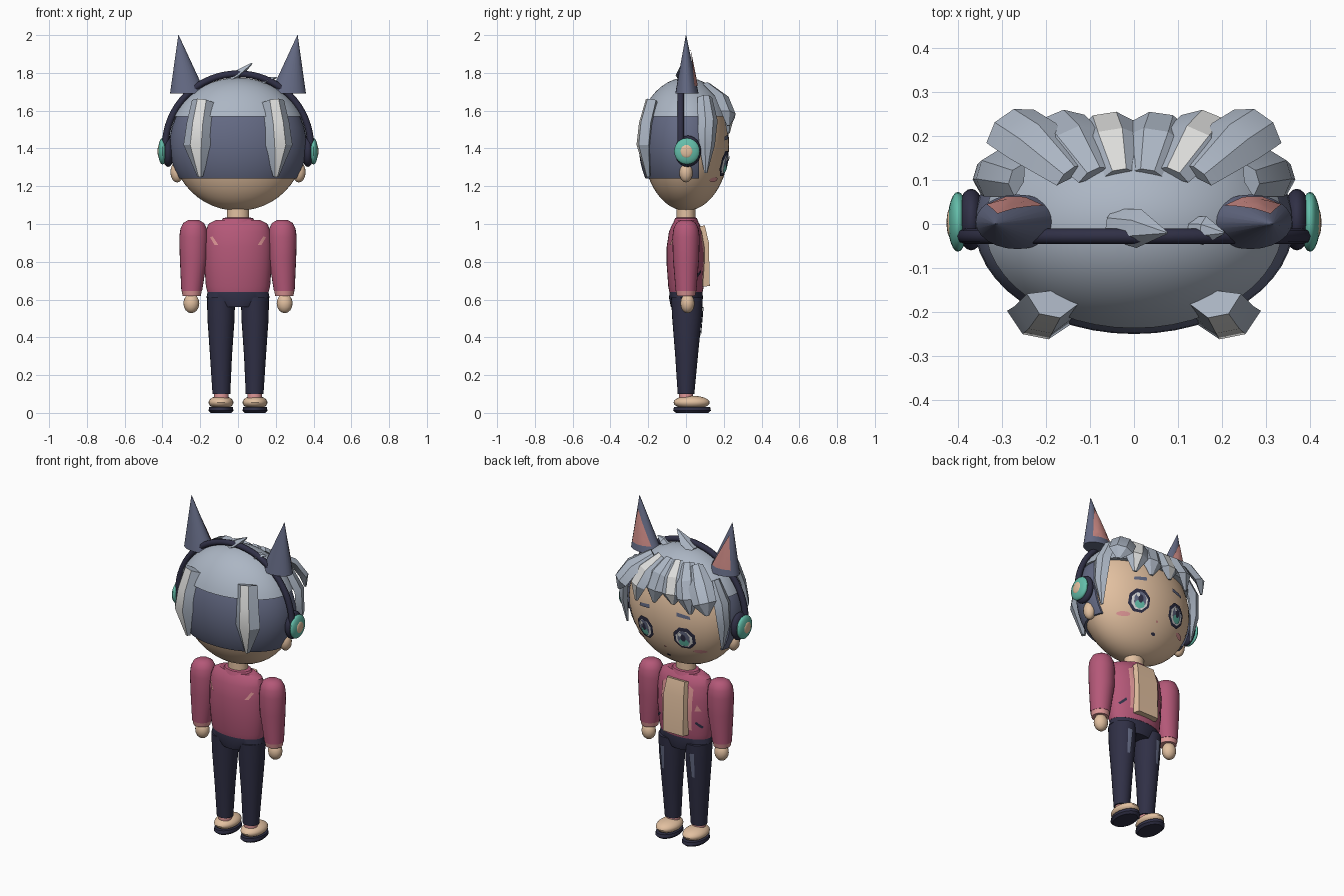
import bpy, bmesh, math
from mathutils import Vector

if "Cube" in bpy.data.objects:
    bpy.data.objects.remove(bpy.data.objects["Cube"])

def mat(name, r, g, b):
    m = bpy.data.materials.new(name)
    m.diffuse_color = [((c / 255 + 0.055) / 1.055) ** 2.4 for c in (r, g, b)] + [1]
    m.use_nodes = True
    m.node_tree.nodes["Principled BSDF"].inputs["Base Color"].default_value = m.diffuse_color
    return m

HAIR = mat("silver_hair", 172, 182, 196)
LIGHT = mat("pale_highlight", 222, 222, 220)
SLATE = mat("slate", 100, 106, 132)
NAVY = mat("navy", 48, 48, 70)
SKIN = mat("warm_skin", 226, 192, 160)
ROSE = mat("rose_cloth", 180, 88, 120)
PINK = mat("soft_pink", 222, 150, 150)
EARPINK = mat("ear_pink", 200, 135, 130)
TEAL = mat("teal", 100, 190, 170)
SIDES = (("left", -1), ("right", 1))

def finish(bm, name, *mats, recalc=True, angle=35):
    if recalc:
        bmesh.ops.recalc_face_normals(bm, faces=bm.faces)
    me = bpy.data.meshes.new(name)
    bm.to_mesh(me)
    bm.free()
    for m in mats:
        me.materials.append(m)
    ob = bpy.data.objects.new(name, me)
    bpy.context.collection.objects.link(ob)
    bpy.ops.object.select_all(action='DESELECT')
    ob.select_set(True)
    bpy.context.view_layer.objects.active = ob
    bpy.ops.object.shade_smooth_by_angle(angle=math.radians(angle))
    return ob

def ellipsoid(name, m, c, r, cuts=(), seg=32):
    """Ellipsoid; each cut (point, normal) removes the side the normal points to."""
    bm = bmesh.new()
    bmesh.ops.create_uvsphere(bm, u_segments=seg, v_segments=seg // 2, radius=1)
    for v in bm.verts:
        v.co = Vector(v.co[i] * r[i] + c[i] for i in range(3))
    for p, n in cuts:
        res = bmesh.ops.bisect_plane(bm, geom=bm.verts[:] + bm.edges[:] + bm.faces[:],
                                     plane_co=p, plane_no=n, clear_outer=True)
        edges = [e for e in res["geom_cut"] if isinstance(e, bmesh.types.BMEdge)]
        bmesh.ops.holes_fill(bm, edges=edges)
    return finish(bm, name, m)

def skin_rings(bm, rings):
    n, strips = len(rings[0]), []
    for a, b in zip(rings, rings[1:]):
        for i in range(n):
            j = (i + 1) % n
            strips.append((i, bm.faces.new((a[i], a[j], b[j], b[i]))))
    bm.faces.new(rings[0])
    bm.faces.new(rings[-1])
    return strips

def loft(name, m, rows, seg=24):
    """Elliptical sections (cx, cy, z, rx, ry) joined into a closed solid."""
    bm = bmesh.new()
    rings = [[bm.verts.new((cx + rx * math.cos(t), cy + ry * math.sin(t), z))
              for t in (2 * math.pi * i / seg for i in range(seg))]
             for cx, cy, z, rx, ry in rows]
    skin_rings(bm, rings)
    return finish(bm, name, m)

def lock(name, m, pts, widths, thick, out, flat=0.4, streak=False):
    """Faceted strand along pts, with an optional pale streak on its outer face."""
    bm = bmesh.new()
    pts, out, rings = [Vector(p) for p in pts], Vector(out).normalized(), []
    for k, p in enumerate(pts):
        t = (pts[min(k + 1, len(pts) - 1)] - pts[max(k - 1, 0)]).normalized()
        w = t.cross(out).normalized()
        n = w.cross(t).normalized()
        a, b = widths[k], thick * min(1, widths[k] / max(widths) + 0.1)
        rings.append([bm.verts.new(q) for q in (
            p - w * a, p - w * a * flat + n * b, p + w * a * flat + n * b,
            p + w * a, p - n * b * 0.5)])
    for i, f in skin_rings(bm, rings):
        f.material_index = 1 if streak and i == 1 else 0
    return finish(bm, name, m, LIGHT, angle=28)

def decal(name, m, outline, surf, lift=0.005, side=1):
    """Thin patch with an (x, z) outline laid on the surface y = side * surf(x, z)."""
    bm = bmesh.new()
    edge = []
    for (x0, z0), (x1, z1) in zip(outline, outline[1:] + outline[:1]):
        edge += [(x0 + (x1 - x0) * k / 3, z0 + (z1 - z0) * k / 3) for k in range(3)]
    cx = sum(p[0] for p in edge) / len(edge)
    cz = sum(p[1] for p in edge) / len(edge)
    def put(x, z):
        return bm.verts.new((x, side * (surf(x, z) + lift), z))
    mid = put(cx, cz)
    inner = [put((x + cx) / 2, (z + cz) / 2) for x, z in edge]
    outer = [put(x, z) for x, z in edge]
    for i in range(len(edge)):
        j = (i + 1) % len(edge)
        bm.faces.new((mid, inner[i], inner[j]))
        bm.faces.new((inner[i], outer[i], outer[j], inner[j]))
    bm.normal_update()
    if sum(f.normal.y for f in bm.faces) * side < 0:
        bmesh.ops.reverse_faces(bm, faces=bm.faces[:])
    return finish(bm, name, m, recalc=False)

def oval(cx, cz, rx, rz, n=10):
    return [(cx + rx * math.cos(2 * math.pi * (i + .5) / n),
             cz + rz * math.sin(2 * math.pi * (i + .5) / n)) for i in range(n)]

def bulge(cx, cz, rx, ry, rz):
    return lambda x, z: ry * math.sqrt(max(.01, 1 - ((x - cx) / rx) ** 2 - ((z - cz) / rz) ** 2))

# Head, undercut and hair cap
ellipsoid("head", SKIN, (0, 0, 1.42), (.352, .228, .35), seg=48)
ellipsoid("undercut_hair", SLATE, (0, 0, 1.42), (.363, .25, .352),
          [((0, 0, 1.24), (0, 0, -1)), ((0, 0, 1.575), (0, 0, 1)), ((0, .07, 0), (0, 1, 0))], 48)
ellipsoid("hair_cap", HAIR, (0, 0, 1.42), (.375, .262, .355), [((0, 0, 1.57), (0, 0, -1))], 48)

# Fringe fanning over the forehead
for i, (x, z, pale) in enumerate([(-.29, 1.51, 0), (-.18, 1.49, 0), (-.065, 1.52, 1),
                                  (.06, 1.50, 0), (.175, 1.48, 1), (.29, 1.52, 0)]):
    lock(f"fringe_lock_{i + 1}", HAIR,
         [(x * .5, .11, 1.73), (x * .8, .19, 1.66), (x * .97, .222, 1.58), (x * 1.03, .222, z)],
         [.04, .07, .068, .012], .03, (x, .5, .2), streak=bool(pale))

for side, s in SIDES:
    # Back and temple strands
    lock(f"{side}_back_lock", HAIR, [(s * .185, -.17, 1.65), (s * .205, -.2, 1.53),
         (s * .215, -.212, 1.42), (s * .20, -.195, 1.25)],
         [.06, .068, .075, .015], .045, (s * .2, -1, 0), streak=True)
    lock(f"{side}_temple_lock", HAIR, [(s * .26, .1, 1.67), (s * .325, .115, 1.55),
         (s * .335, .11, 1.42), (s * .32, .105, 1.27)],
         [.04, .055, .045, .008], .03, (s, .3, 0))
    # Animal ears
    loft(f"{side}_pointed_ear", SLATE, [(s * .265, .005, 1.69, .095, .062),
                                        (s * .315, 0, 2, .001, .001)])
    def cone(x, z):
        f = (z - 1.69) / .31
        u = (x - s * (.265 + .05 * f)) / (.095 * (1 - f))
        return .005 + .062 * (1 - f) * math.sqrt(max(.02, 1 - u * u))
    decal(f"{side}_inner_ear", EARPINK, [(s * .205, 1.73), (s * .335, 1.73), (s * .31, 1.93)], cone)
    # Human ears and headphone cups
    ellipsoid(f"{side}_ear", SKIN, (s * .322, 0, 1.275), (.036, .036, .055), seg=16)
    ellipsoid(f"{side}_cup_pad", NAVY, (s * .37, .01, 1.385), (.033, .07, .083), seg=24)
    ellipsoid(f"{side}_cup_shell", TEAL, (s * .4, .005, 1.385), (.023, .068, .07), seg=24)
    ellipsoid(f"{side}_cup_button", SKIN, (s * .417, .003, 1.385), (.009, .034, .036), seg=16)

# Crown tufts
lock("crown_tuft", HAIR, [(-.05, 0, 1.755), (.01, -.01, 1.79), (.075, -.02, 1.85)],
     [.035, .045, .003], .03, (-.5, 0, 1))
lock("small_tuft", HAIR, [(.12, -.01, 1.73), (.16, -.015, 1.76), (.205, -.02, 1.775)],
     [.025, .033, .003], .02, (0, 0, 1))

# Headband
cu = bpy.data.curves.new("headband", 'CURVE')
cu.dimensions, cu.bevel_depth, cu.bevel_resolution = '3D', .018, 2
sp = cu.splines.new('POLY')
sp.points.add(32)
for i, p in enumerate(sp.points):
    a = math.pi * i / 32
    p.co = (.385 * math.cos(a), -.028, 1.41 + .385 * math.sin(a), 1)
cu.materials.append(NAVY)
band = bpy.data.objects.new("headband", cu)
bpy.context.collection.objects.link(band)
bpy.ops.object.select_all(action='DESELECT')
band.select_set(True)
bpy.context.view_layer.objects.active = band
bpy.ops.object.convert(target='MESH')

# Face
face = bulge(0, 1.42, .352, .228, .35)
for side, s in SIDES:
    x, z = s * .132, 1.32
    decal(f"{side}_eye_rim", NAVY, oval(x, z, .066, .072, 8), face, .006)
    decal(f"{side}_eye_white", LIGHT, oval(x, z - .004, .05, .053, 8), face, .009)
    decal(f"{side}_iris", SLATE, oval(x, z, .036, .05), face, .012)
    decal(f"{side}_iris_glow", TEAL, oval(x, z - .025, .029, .024), face, .014)
    decal(f"{side}_pupil", NAVY, oval(x, z + .006, .015, .024), face, .016)
    decal(f"{side}_eye_glint", LIGHT, oval(x + .018, z + .026, .011, .013, 6), face, .017)
    decal(f"{side}_brow", SLATE, [(x - s * .04, 1.452), (x + s * .04, 1.442),
                                  (x + s * .035, 1.462), (x - s * .04, 1.475)], face)
    decal(f"{side}_blush", PINK, oval(s * .2, 1.235, .035, .013), face)
decal("nose", EARPINK, oval(0, 1.235, .008, .007, 6), face)
decal("mouth", NAVY, oval(0, 1.17, .016, .008, 6), face)

# Neck and jacket
loft("neck", SKIN, [(0, 0, .99, .06, .05), (0, 0, 1.1, .058, .05)])
BODY = [(.64, .162, .088), (.67, .17, .094), (.78, .178, .102), (.88, .18, .102),
        (.96, .172, .09), (1.0, .157, .072), (1.02, .12, .056)]
loft("jacket_body", ROSE, [(0, 0, z, rx, ry) for z, rx, ry in BODY], 32)
loft("jacket_collar", ROSE, [(0, 0, 1.0, .1, .07), (0, 0, 1.03, .08, .058), (0, 0, 1.035, .062, .05)])

def torso(x, z):
    for (z0, a0, b0), (z1, a1, b1) in zip(BODY, BODY[1:]):
        if z <= z1:
            break
    f = (z - z0) / (z1 - z0)
    return (b0 + (b1 - b0) * f) * math.sqrt(max(.02, 1 - (x / (a0 + (a1 - a0) * f)) ** 2))

lock("shirt_front", SKIN, [(0, .065, .985), (0, .085, .9), (0, .09, .67)],
     [.07, .08, .08], .036, (0, 1, 0), flat=.85)
decal("chest_badge", PINK, [(-.15, .82), (-.115, .82), (-.128, .86)], torso)
for side, s in SIDES:
    decal(f"{side}_lapel", PINK, [(s * .078, .7), (s * .098, .7), (s * .105, .95), (s * .078, .97)], torso)
    decal(f"{side}_pocket", NAVY, [(s * .115, .745), (s * .122, .757), (s * .155, .725), (s * .148, .713)], torso)
    decal(f"{side}_back_mark", PINK, [(s * .105, .89), (s * .125, .89), (s * .148, .93), (s * .135, .935)],
          torso, side=-1)
    # Arms
    loft(f"{side}_sleeve", ROSE, [(s * .235, 0, z, r, r * .95) for z, r in
         ((1.02, .03), (1.005, .055), (.975, .07), (.93, .076), (.82, .073))] +
         [(s * .245, 0, .645, .055, .055)])
    loft(f"{side}_cuff", PINK, [(s * .245, 0, .65, .054, .054), (s * .245, 0, .618, .048, .048)])
    ellipsoid(f"{side}_hand", SKIN, (s * .247, .008, .58), (.042, .038, .052), seg=16)
    # Legs and shoes
    loft(f"{side}_trouser_leg", NAVY, [(s * .09, .005, .61, .074, .084), (s * .09, .005, .5, .072, .078),
         (s * .09, .003, .3, .058, .06), (s * .088, 0, .1, .047, .044)])
    decal(f"{side}_trouser_patch", SLATE, [(s * .085, .56), (s * .115, .56), (s * .112, .41), (s * .092, .41)],
          lambda x, z: .005 + (.06 + (z - .3) * .09) * math.sqrt(max(.02, 1 - ((x - s * .09) / .068) ** 2)))
    loft(f"{side}_sock", PINK, [(s * .088, 0, .12, .038, .037), (s * .088, 0, .07, .038, .037)])
    ellipsoid(f"{side}_shoe", SKIN, (s * .09, .03, .055), (.066, .096, .036), seg=24)
    loft(f"{side}_sole", NAVY, [(s * .09, .032, 0, .055, .085), (s * .09, .032, .012, .066, .1),
                                (s * .09, .032, .03, .063, .096)])
loft("trouser_waist", NAVY, [(0, 0, .645, .16, .086), (0, 0, .61, .167, .09), (0, 0, .56, .1, .08)], 32)
